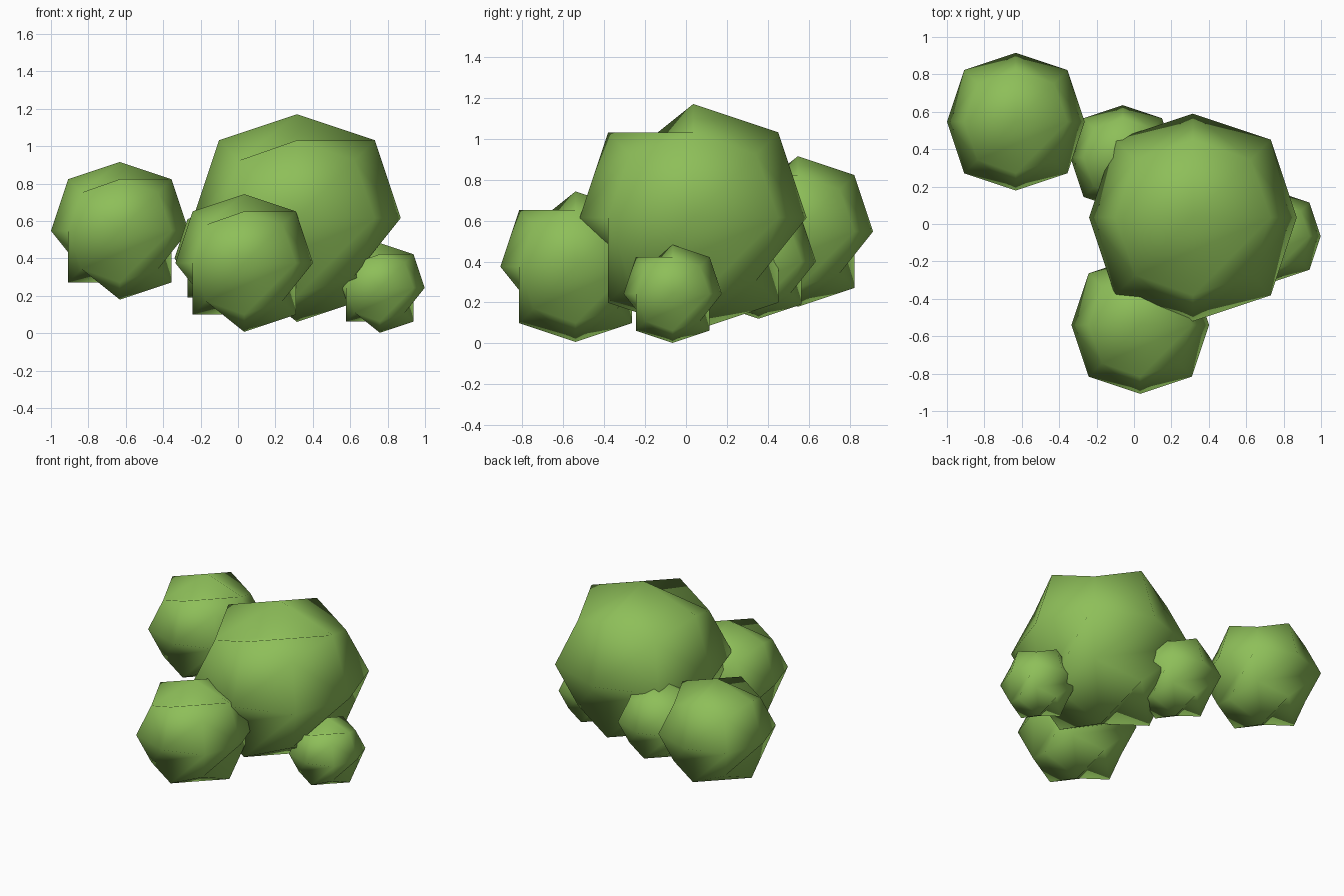
import bpy
from mathutils import Vector

if "Cube" in bpy.data.objects:
    bpy.data.objects.remove(bpy.data.objects["Cube"])

leaf = bpy.data.materials.new("leaf_green")
leaf.diffuse_color = (0.27, 0.52, 0.1, 1)
leaf.use_nodes = True
leaf.node_tree.nodes["Principled BSDF"].inputs["Base Color"].default_value = leaf.diffuse_color

# One rounded-cube side: centre, four edge points, four corner points
EDGE, CORNER = 0.75, 5 / 9
X, Y, Z = Vector((1, 0, 0)), Vector((0, 1, 0)), Vector((0, 0, 1))
SIDES = [(-Y, -Z), (Y, -Z), (X, -Z), (-X, -Z), (Z, -Y), (-Z, -X)]  # normal, down


def clump_mesh():
    verts, faces, index = [], [], {}

    def vid(p):
        key = tuple(round(c, 3) for c in p)
        if key not in index:
            index[key] = len(verts)
            verts.append(tuple(p))
        return index[key]

    for n, d in SIDES:
        r = n.cross(d)
        a = vid(n)
        down, right, up, left = [vid((n + v) * EDGE) for v in (d, r, -d, -r)]
        c1, c2, c3, c4 = [vid((n + v) * CORNER) for v in (d + r, r - d, -d - r, d - r)]
        # The lower left is folded into a shallow valley
        faces += [(down, c1, right), (c4, down, right), (a, c4, right),
                  (a, right, c2), (a, c2, up), (a, up, c3), (a, c3, left), (a, left, c4)]
    mesh = bpy.data.meshes.new("leaf_clump")
    mesh.from_pydata(verts, [], faces)
    mesh.materials.append(leaf)
    mesh.shade_smooth()
    return mesh


# Leaf clumps of the bush: centre and radius
CLUMPS = {
    "main_clump": ((0.315, 0.035, 0.615), 0.555),
    "back_left_clump": ((-0.632, 0.547, 0.547), 0.368),
    "front_clump": ((0.033, -0.54, 0.375), 0.368),
    "small_right_clump": ((0.758, -0.065, 0.242), 0.24),
    "rear_clump": ((-0.06, 0.355, 0.4), 0.28),
}
mesh = clump_mesh()
for name, (centre, radius) in CLUMPS.items():
    ob = bpy.data.objects.new(name, mesh)
    ob.location = centre
    ob.scale = (radius,) * 3
    bpy.context.collection.objects.link(ob)
